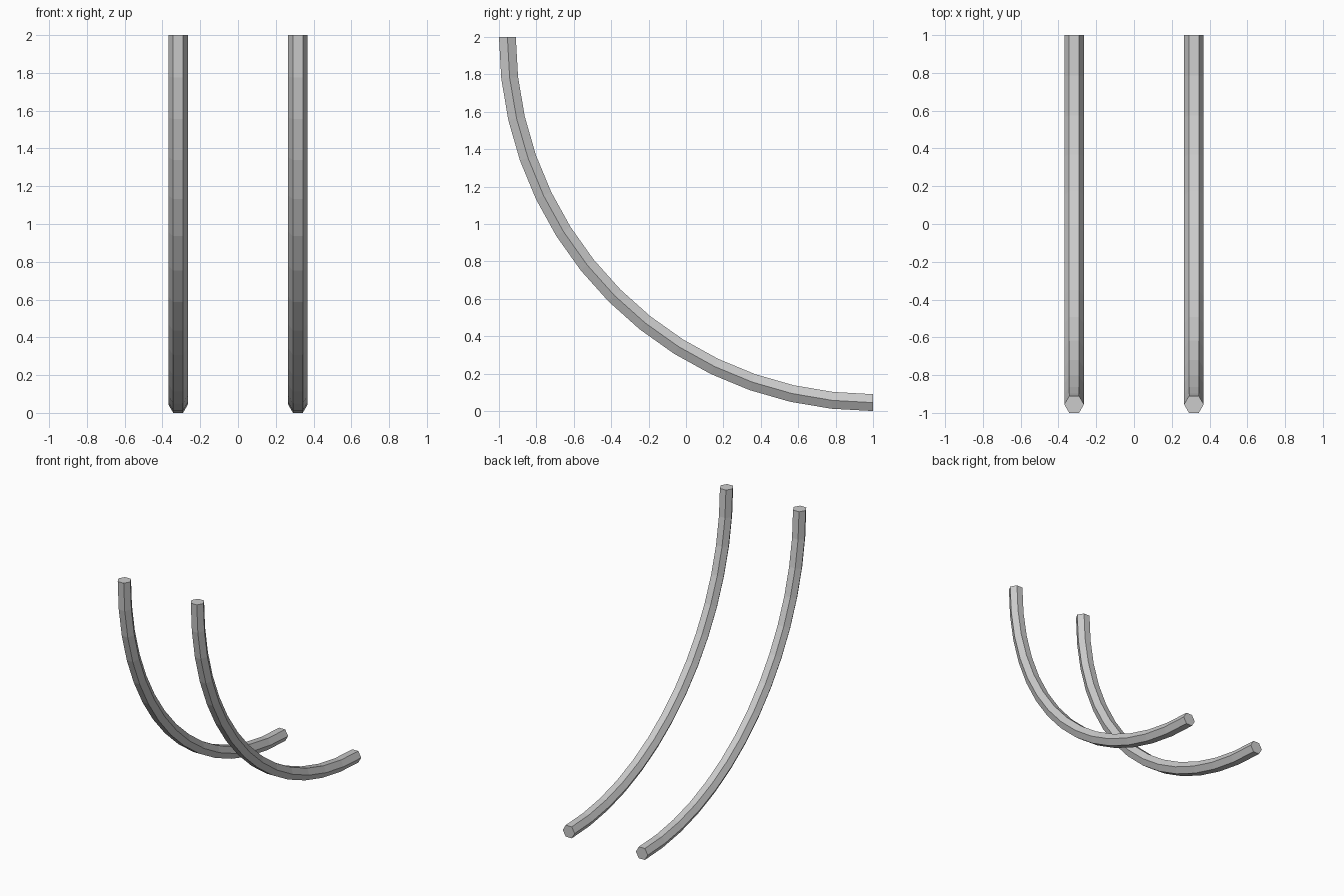
import bpy, bmesh
from math import sin, cos, pi

if "Cube" in bpy.data.objects:
    bpy.data.objects.remove(bpy.data.objects["Cube"])

SEGMENTS = 14      # segments along the quarter circle
SIDES = 6          # hexagonal section
RADIUS = 1.955     # centre line radius, arc centre at y=1, z=2
TUBE = 0.052       # corner radius of the section


def curved_rail(name, x):
    """Hexagonal bar swept through a quarter circle, capped at both ends."""
    bm = bmesh.new()
    rings = []
    for i in range(SEGMENTS + 1):
        a = pi / 2 * i / SEGMENTS
        ring = []
        for k in range(SIDES):
            t = 2 * pi * k / SIDES
            r = RADIUS + TUBE * sin(t)
            ring.append(bm.verts.new((x + TUBE * cos(t), 1 - r * cos(a), 2 - r * sin(a))))
        rings.append(ring)
    for r0, r1 in zip(rings, rings[1:]):
        for k in range(SIDES):
            n = (k + 1) % SIDES
            bm.faces.new((r0[k], r0[n], r1[n], r1[k]))
    bm.faces.new(rings[0])
    bm.faces.new(rings[-1])
    bmesh.ops.recalc_face_normals(bm, faces=bm.faces)
    mesh = bpy.data.meshes.new(name)
    bm.to_mesh(mesh)
    bm.free()
    bpy.context.collection.objects.link(bpy.data.objects.new(name, mesh))


# Matching pair of rails
curved_rail("left_rail", -0.317)
curved_rail("right_rail", 0.317)
